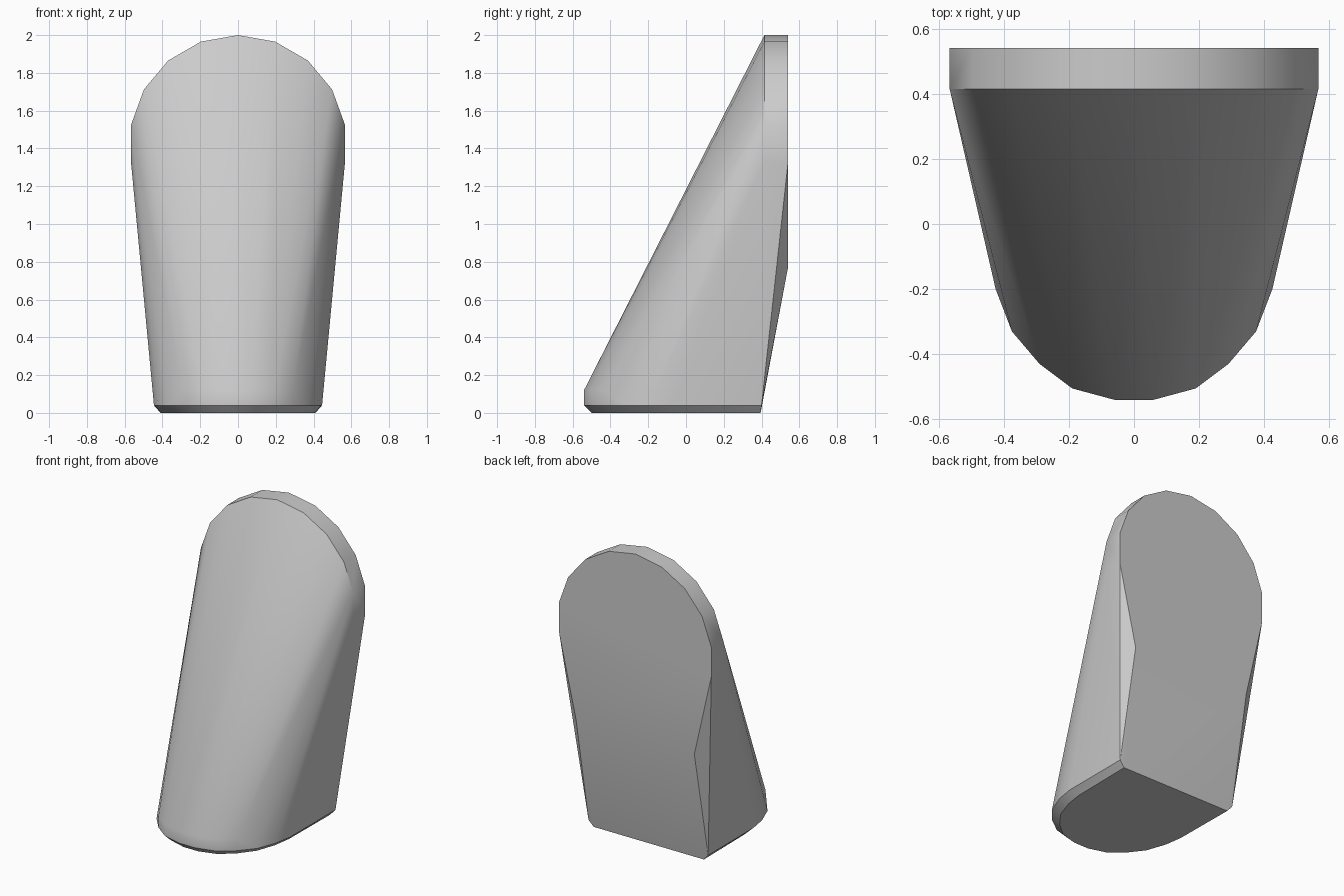
import bpy, bmesh, math

cube = bpy.data.objects.get("Cube")
if cube:
    bpy.data.objects.remove(cube, do_unlink=True)

grey = bpy.data.materials.new("plain grey")
grey.use_nodes = True
colour = (0.6, 0.6, 0.6, 1)
grey.diffuse_color = colour
grey.node_tree.nodes["Principled BSDF"].inputs["Base Color"].default_value = colour

points = []


def mirrored(x, y, z):
    """Add a point and its twin on the other side."""
    points.append((x, y, z))
    if x:
        points.append((-x, y, z))


# Round upper head: a short upright disc
for i in range(18):
    a = math.tau * (i + 0.5) / 18 - math.pi / 2
    a = math.tau * i / 18 + math.pi / 2
    if math.sin(a) > -0.25:
        for y in (0.415, 0.54):
            points.append((0.575 * math.cos(a), y, 1.425 + 0.575 * math.sin(a)))

# Rounded toe outline, with a bevelled underside
toe = [(0.06, -0.54), (0.19, -0.505), (0.29, -0.43), (0.375, -0.33), (0.425, -0.2), (0.445, -0.08)]
for x, y in toe:
    mirrored(x, y, 0.04)
    mirrored(x * 0.91, y + 0.04, 0)
for x, y in toe[:3]:
    mirrored(x, y, 0.12)

# Heel corners and the slanted lower back
mirrored(0.445, 0.4, 0.04)
mirrored(0.41, 0.395, 0)
mirrored(0.44, 0.54, 0.77)

# Wrap the outlines into one solid body
bm = bmesh.new()
for p in points:
    bm.verts.new(p)
hull = bmesh.ops.convex_hull(bm, input=bm.verts)
loose = {v for v in hull["geom_interior"] + hull["geom_unused"] if isinstance(v, bmesh.types.BMVert)}
bmesh.ops.delete(bm, geom=list(loose), context="VERTS")
bmesh.ops.dissolve_limit(bm, angle_limit=math.radians(1), verts=bm.verts, edges=bm.edges)
bmesh.ops.recalc_face_normals(bm, faces=bm.faces)
mesh = bpy.data.meshes.new("wedge_body")
bm.to_mesh(mesh)
bm.free()
mesh.materials.append(grey)

body = bpy.data.objects.new("wedge_body", mesh)
bpy.context.collection.objects.link(body)
bpy.context.view_layer.objects.active = body
body.select_set(True)
bpy.ops.object.shade_smooth_by_angle(angle=math.radians(30))
